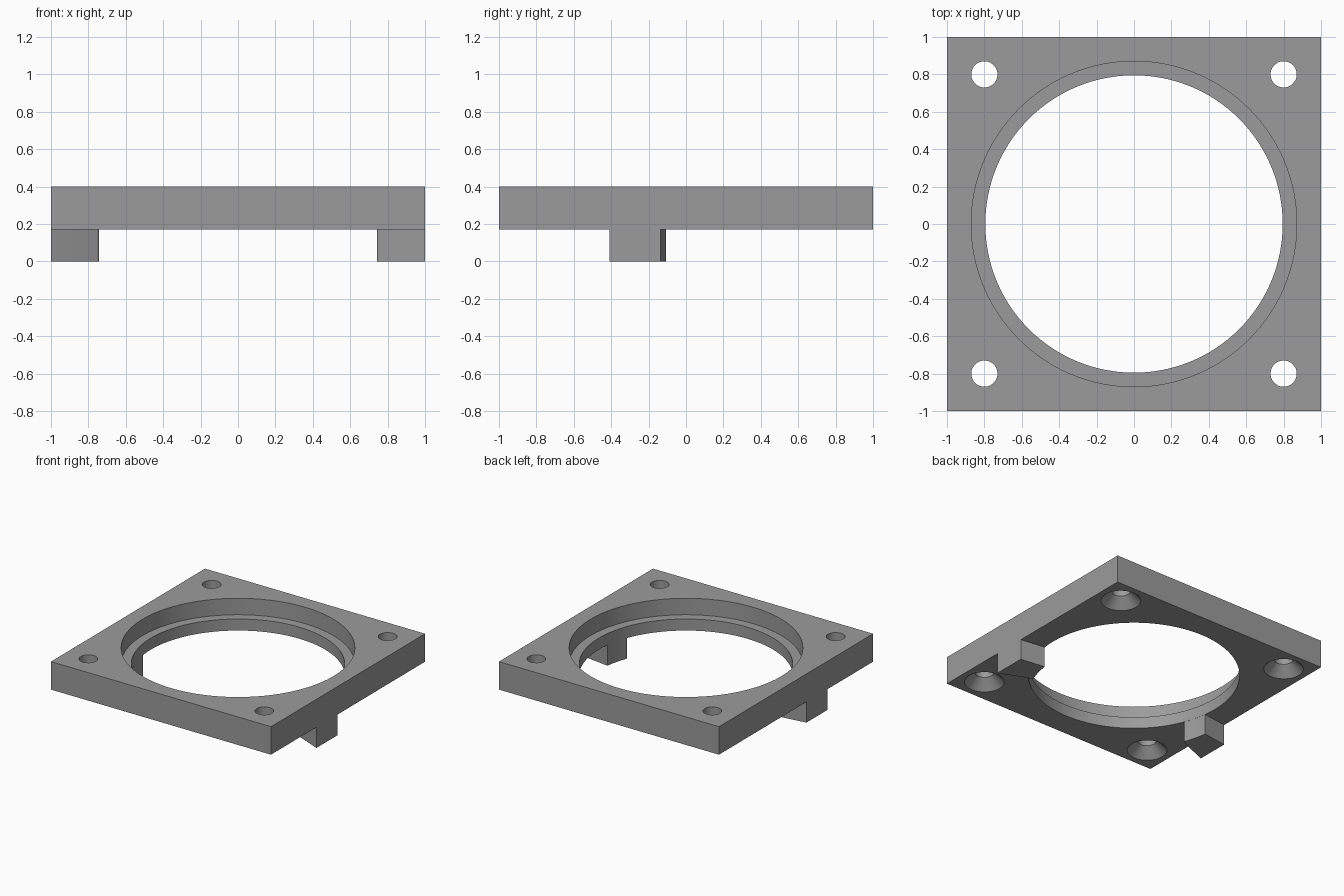
import bpy, bmesh, math

if "Cube" in bpy.data.objects:
    bpy.data.objects.remove(bpy.data.objects["Cube"])

PLATE_Z, LEDGE_Z, TOP_Z = 0.17, 0.265, 0.40
BORE_R, RECESS_R = 0.795, 0.87

grey = bpy.data.materials.new("mid_grey")
grey.diffuse_color = (0.33, 0.33, 0.33, 1)
grey.use_nodes = True
grey.node_tree.nodes["Principled BSDF"].inputs["Base Color"].default_value = grey.diffuse_color


def make_object(name, bm):
    bmesh.ops.recalc_face_normals(bm, faces=bm.faces)
    mesh = bpy.data.meshes.new(name)
    bm.to_mesh(mesh)
    bm.free()
    mesh.materials.append(grey)
    obj = bpy.data.objects.new(name, mesh)
    bpy.context.collection.objects.link(obj)
    return obj


def cone(name, x, y, z0, z1, r0, r1, sides):
    bm = bmesh.new()
    bmesh.ops.create_cone(bm, cap_ends=True, segments=sides,
                          radius1=r0, radius2=r1, depth=z1 - z0)
    bmesh.ops.translate(bm, verts=bm.verts, vec=(x, y, (z0 + z1) / 2))
    return make_object(name, bm)


def prism(name, points, z0, z1):
    bm = bmesh.new()
    face = bm.faces.new([bm.verts.new((x, y, z0)) for x, y in points])
    new = bmesh.ops.extrude_face_region(bm, geom=[face])["geom"]
    bmesh.ops.translate(bm, vec=(0, 0, z1 - z0),
                        verts=[g for g in new if isinstance(g, bmesh.types.BMVert)])
    return make_object(name, bm)


def combine(target, tool, operation):
    mod = target.modifiers.new(operation.lower(), "BOOLEAN")
    mod.operation, mod.solver, mod.object = operation, "EXACT", tool
    bpy.context.view_layer.objects.active = target
    bpy.ops.object.modifier_apply(modifier=mod.name)
    bpy.data.objects.remove(tool)


# Square plate
plate = prism("mounting_plate", [(-1, -1), (1, -1), (1, 1), (-1, 1)], PLATE_Z, TOP_Z)

# Through bore and wider recess from the top
combine(plate, cone("bore_cutter", 0, 0, -0.5, 1, BORE_R, BORE_R, 128), "DIFFERENCE")
combine(plate, cone("recess_cutter", 0, 0, LEDGE_Z, 1, RECESS_R, RECESS_R, 128), "DIFFERENCE")

# Corner screw holes, countersunk from below
for sx in (-1, 1):
    for sy in (-1, 1):
        x, y = 0.8 * sx, 0.8 * sy
        combine(plate, cone("screw_cutter", x, y, -0.5, 1, 0.07, 0.07, 48), "DIFFERENCE")
        combine(plate, cone("sink_cutter", x, y, PLATE_Z - 0.02, PLATE_Z + 0.08,
                            0.17, 0.07, 48), "DIFFERENCE")

# Wedge-shaped tabs below the plate, with a rounded inner front corner
A0, A1, FILLET = math.radians(7.7), math.radians(22.25), 0.02
R = BORE_R + 0.001


def polar(r, a):
    return r * math.cos(a), -r * math.sin(a)


tab = [(1, -math.tan(A1)), (1, -math.tan(A0))]
end = A1 - FILLET / R
tab += [polar(R, A0 + (end - A0) * i / 8) for i in range(9)]
cx, cy = polar(R + FILLET, end)
for i in range(1, 7):
    t = math.pi / 2 * i / 6
    dx, dy = polar(FILLET, end + math.pi - t)
    tab.append((cx + dx, cy + dy))
for side in (-1, 1):
    combine(plate, prism("tab", [(side * x, y) for x, y in tab], 0, 0.24), "UNION")

# Smooth round walls, keep sharp edges
bpy.ops.object.select_all(action="DESELECT")
plate.select_set(True)
bpy.context.view_layer.objects.active = plate
bpy.ops.object.shade_smooth_by_angle(angle=math.radians(30))
